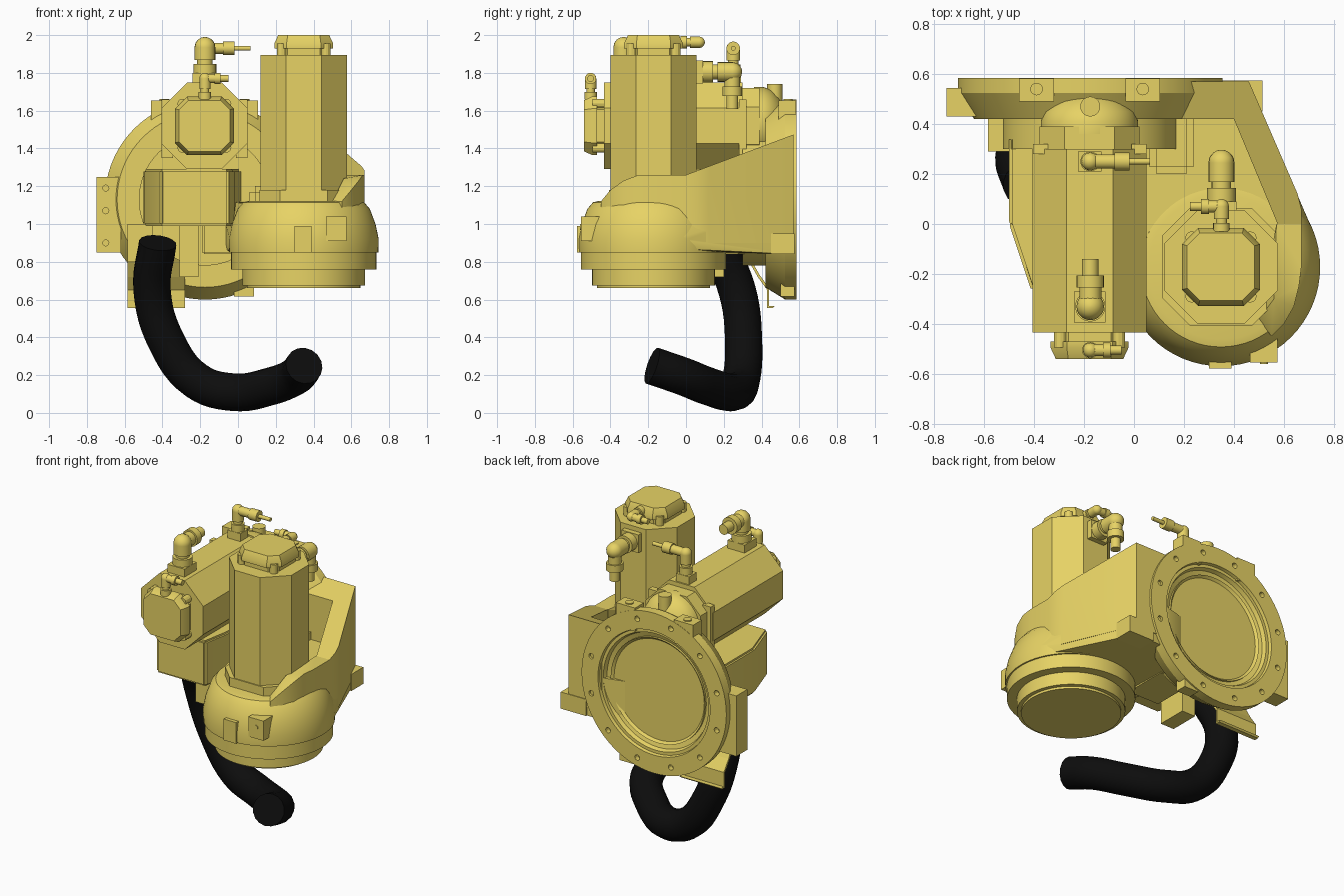
import bpy, bmesh, math
from mathutils import Vector

if "Cube" in bpy.data.objects:
    bpy.data.objects.remove(bpy.data.objects["Cube"])

def material(name, col):
    m = bpy.data.materials.new(name)
    m.diffuse_color = col
    m.use_nodes = True
    m.node_tree.nodes["Principled BSDF"].inputs["Base Color"].default_value = m.diffuse_color
    return m

YELLOW = material("yellow_paint", (0.80, 0.65, 0.13, 1))
BLACK = material("black_rubber", (0.004, 0.004, 0.004, 1))
X, Y, Z = Vector((1, 0, 0)), Vector((0, 1, 0)), Vector((0, 0, 1))

def finish(name, bm, mat=YELLOW):
    bmesh.ops.recalc_face_normals(bm, faces=bm.faces)
    me = bpy.data.meshes.new(name)
    bm.to_mesh(me)
    bm.free()
    ob = bpy.data.objects.new(name, me)
    bpy.context.collection.objects.link(ob)
    me.materials.append(mat)
    return ob

def loft(name, rings):
    """Skin a list of equal-length point rings and cap both ends."""
    bm = bmesh.new()
    vs = [[bm.verts.new(p) for p in r] for r in rings]
    n = len(vs[0])
    for a, b in zip(vs, vs[1:]):
        for i in range(n):
            bm.faces.new((a[i], a[(i + 1) % n], b[(i + 1) % n], b[i]))
    bm.faces.new(vs[0])
    bm.faces.new(vs[-1])
    return finish(name, bm)

def lathe(name, origin, axis, prof, n=48):
    """prof: (radius, distance along axis)."""
    q = Vector(axis).to_track_quat('Z', 'Y')
    rings = [[Vector(origin) + q @ Vector((r * math.cos(2 * math.pi * i / n),
              r * math.sin(2 * math.pi * i / n), t)) for i in range(n)] for r, t in prof]
    return loft(name, rings)

def rod(name, o, axis, r, a, b, n=20):
    return lathe(name, o, axis, [(r, a), (r, b)], n)

def hull(name, pts, bevel=0):
    bm = bmesh.new()
    for p in pts:
        bm.verts.new(p)
    bmesh.ops.convex_hull(bm, input=bm.verts)
    bmesh.ops.delete(bm, geom=[v for v in bm.verts if not v.link_faces], context='VERTS')
    bmesh.ops.dissolve_limit(bm, angle_limit=0.01, verts=bm.verts, edges=bm.edges)
    if bevel:
        bmesh.ops.bevel(bm, geom=bm.edges[:], offset=bevel, segments=2, affect='EDGES')
    return finish(name, bm)

def box(name, x0, x1, y0, y1, z0, z1, bevel=0):
    return hull(name, [(x, y, z) for x in (x0, x1) for y in (y0, y1) for z in (z0, z1)], bevel)

def circle(c, r, z, n=40):
    return [(c[0] + r * math.cos(2 * math.pi * i / n), c[1] + r * math.sin(2 * math.pi * i / n), z) for i in range(n)]

def octagons(name, o, u, v, w, sections):
    """sections: (half width, chamfer, distance along w)."""
    rings = []
    for h, c, t in sections:
        k = h - c
        pts = [(h, -k), (h, k), (k, h), (-k, h), (-h, k), (-h, -k), (-k, -h), (k, -h)]
        rings.append([Vector(o) + u * a + v * b + w * t for a, b in pts])
    return loft(name, rings)

def motor(name, o, u, v, w, length):
    """Eight-sided motor with a stepped end cap and four corner lugs."""
    octagons(name + "_body", o, u, v, w, [(.228, .135, 0), (.228, .135, length)])
    octagons(name + "_end_cap", o, u, v, w, [(.135, .05, length - .01), (.135, .05, length + .035),
             (.156, .065, length + .035), (.156, .065, length + .06), (.135, .05, length + .105)])
    for a in (-1, 1):
        for b in (-1, 1):
            d = (u * a + v * b).normalized()
            rod(name + "_cap_lug", Vector(o) + d * .165, w, .026, length - .01, length + .06, 12)

def elbow(name, base, up, out, h, l, r, tip=.6):
    """Cable connector: stepped stem, ball corner and stepped outlet."""
    base = Vector(base)
    lathe(name + "_stem", base, up, [(1.1 * r, 0), (1.1 * r, .35 * h), (.75 * r, .35 * h),
          (.75 * r, .5 * h), (r, .5 * h), (r, h)], 20)
    corner = base + up * h
    lathe(name + "_corner", corner, up, [(r * math.cos(a), r * math.sin(a)) for a in
          (math.radians(d) for d in (-85, -50, -25, 0, 25, 50, 70, 85))], 20)
    lathe(name + "_outlet", corner, out, [(.8 * r, 0), (.8 * r, .4 * l), (r, .4 * l),
          (r, .65 * l), (tip * r, .65 * l), (tip * r, l)], 20)

# Rear mounting flange with recessed face
DX, DZ = -.175, 1.13
flange = lathe("rear_flange", (DX, 0, DZ), Y, [(.35, .3), (.35, .42), (.465, .42),
               (.53, .525), (.53, .585), (.41, .585), (.405, .565), (.385, .565), (.375, .54), (.345, .53), (.345, .545), (.33, .53)], 72)
tab = box("left_flange_tab", -.75, -.62, .43, .545, .85, 1.25)

# Blind bolt holes
def drill(ob, spots, r, y0, y1):
    for x, z in spots:
        c = rod("hole_cutter", (x, 0, z), Y, r, y0, y1, 12)
        c.hide_render = True
        m = ob.modifiers.new("hole", 'BOOLEAN')
        m.operation, m.object, m.solver = 'DIFFERENCE', c, 'EXACT'
    bpy.context.view_layer.update()
    me = bpy.data.meshes.new_from_object(ob.evaluated_get(bpy.context.evaluated_depsgraph_get()))
    ob.modifiers.clear()
    ob.data = me
    for c in [o for o in bpy.data.objects if o.name.startswith("hole_cutter")]:
        bpy.data.objects.remove(c)

angles = [math.radians(15 + 30 * i) for i in range(12)]
drill(flange, [(DX + .475 * math.cos(a), DZ + .475 * math.sin(a)) for a in angles], .018, .55, .65)
drill(tab, [(-.70, .90), (-.70, 1.07), (-.70, 1.19)], .016, .40, .46)
for x in (-.39, .035):
    box("flange_top_lug", x - .07, x + .07, .49, .583, 1.5, 1.655)
    rod("flange_lug_bolt", (x, .54, 0), Z, .025, 1.6, 1.662, 16)
box("right_flange_tab", .33, .515, .45, .575, .84, .95)
box("flange_lower_lug", -.02, .085, .50, .575, .615, .75)

# Bent bracket plate below the flange
path = [(.30, .86), (.38, .72), (.43, .65), (.43, .555), (.46, .555)]
for (y0, z0), (y1, z1) in zip(path, path[1:]):
    hull("bracket_plate", [(x, y + d, z + d) for x in (-.585, -.28) for y, z in ((y0, z0), (y1, z1)) for d in (0, .01)])
box("bracket_mount", -.585, -.45, .29, .42, .80, 1.0)

# Wrist casting below the horizontal motor
hull("motor_support_box", [(x, y, z) for x, y in ((-.5, .35), (-.5, 0), (-.41, -.27), (-.05, -.27), (-.02, -.1), (.02, .35))
     for z in (.99, 1.29)], .012)
box("support_block", -.31, -.21, .0, .2, .72, 1.0)
box("support_foot", -.19, .06, 0, .32, .84, 1.0, .01)

# Horizontal motor, gearbox dome and plug
motor("horizontal_motor", (-.178, .30, 1.52), X, Z, -Y, .735)
octagons("motor_collar", (-.178, .29, 1.52), X, Z, Y, [(.2, .1, 0), (.2, .1, .1)])
for x in (-.375, .02):
    box("collar_lug", x - .03, x + .03, .28, .32, 1.35, 1.66)
lathe("gearbox_dome", (-.178, 0, 1.53), Y, [(.195, .36), (.195, .41), (.18, .45), (.14, .49), (.075, .525)])
rod("dome_plug", (-.175, .47, 0), Z, .04, 1.58, 1.74)

# Vertical motor
VC = (.348, -.172)
motor("vertical_motor", (VC[0], VC[1], 1.08), X, Y, Z, .815)
octagons("vertical_motor_collar", (VC[0], VC[1], 1.08), X, Y, Z, [(.235, .11, 0), (.235, .11, .10)])

# Round lower housing and stepped output rings
lathe("lower_housing", (VC[0], VC[1], 0), Z, [(.30, .66), (.30, .675), (.325, .675), (.325, .76), (.385, .76),
      (.385, .85), (.395, .85), (.397, .92), (.38, 1.0), (.35, 1.08), (.32, 1.115), (.29, 1.122)], 64)
box("front_lug", .30, .39, -.578, -.45, .85, .99)
box("front_bolt_lug", .465, .575, -.555, -.40, .91, 1.04)
rod("front_lug_bolt", (.52, 0, .985), -Y, .016, .5, .56, 12)

# Arm casting joining the lower housing to the flange
hull("arm_body", circle(VC, .385, .87) + circle(VC, .396, .92) + circle(VC, .32, 1.11) +
     [(x, y, z) for x, y in ((-.1, .42), (.0, .51), (.46, .565), (.21, .565)) for z in (.84, 1.12)])

def top(y):
    return 1.26 + .375 * max(y, 0)

def wall(name, plan, z0):
    return hull(name, [(x, y, z) for x, y in plan for z in (z0, top(y))])

wall("arm_side_wall", [(.67, 0), (.67, .06), (.655, .12), (.46, .57), (.36, .57), (.40, .42), (.575, .0)], .9)
hull("arm_front_wall", [(x, y, z) for x, y, t in ((.67, 0, 1.26), (.67, -.17, 1.26), (.66, -.25, 1.26), (.64, -.33, 1.23),
     (.60, -.40, 1.18), (.55, -.45, 1.12), (.5, -.38, 1.12), (.56, -.3, 1.24), (.57, 0, 1.26)) for z in (.95, t)])
wall("arm_back_wall", [(.17, .42), (.41, .42), (.455, .57), (.22, .57)], .9)
box("arm_inner_web", .06, .24, .2, .45, 1.05, 1.2, .03)

# Cable connectors
box("front_connector_base", -.24, -.115, -.395, -.27, 1.74, 1.80)
elbow("front_connector", (-.175, -.33, 1.80), Z, Y, .135, .19, .055)
box("rear_connector_base", -.225, -.13, .21, .29, 1.74, 1.80)
elbow("rear_connector", (-.175, .25, 1.80), Z, X, .13, .24, .036, .35)
elbow("cap_connector", (-.175, -.505, 1.66), Z, X, .11, .125, .03)
box("side_connector_base", .285, .41, .04, .09, 1.745, 1.865)
elbow("side_connector", (.35, .09, 1.805), Y, -Z, .155, .195, .052)
elbow("upper_connector", (.35, -.03, 1.962), Y, -X, .1, .125, .03)

# Black cable hose
cu = bpy.data.curves.new("hose", 'CURVE')
cu.dimensions, cu.bevel_depth, cu.bevel_resolution = '3D', .1, 6
cu.resolution_u, cu.use_fill_caps = 6, True
pts = [(-.425, .16, .90), (-.455, .27, .65), (-.38, .305, .38), (-.22, .29, .17),
       (-.03, .25, .11), (.17, .12, .14), (.305, -.02, .195), (.35, -.18, .25)]
sp = cu.splines.new('BEZIER')
sp.bezier_points.add(len(pts) - 1)
for b, p in zip(sp.bezier_points, pts):
    b.co = p
    b.handle_left_type = b.handle_right_type = 'AUTO'
hose = bpy.data.objects.new("hose", cu)
bpy.context.collection.objects.link(hose)
cu.materials.append(BLACK)
bpy.context.view_layer.objects.active = hose
hose.select_set(True)
bpy.ops.object.convert(target='MESH')

# Smooth round surfaces, keep hard edges
bpy.ops.object.select_all(action='SELECT')
bpy.ops.object.shade_smooth_by_angle(angle=math.radians(28))
